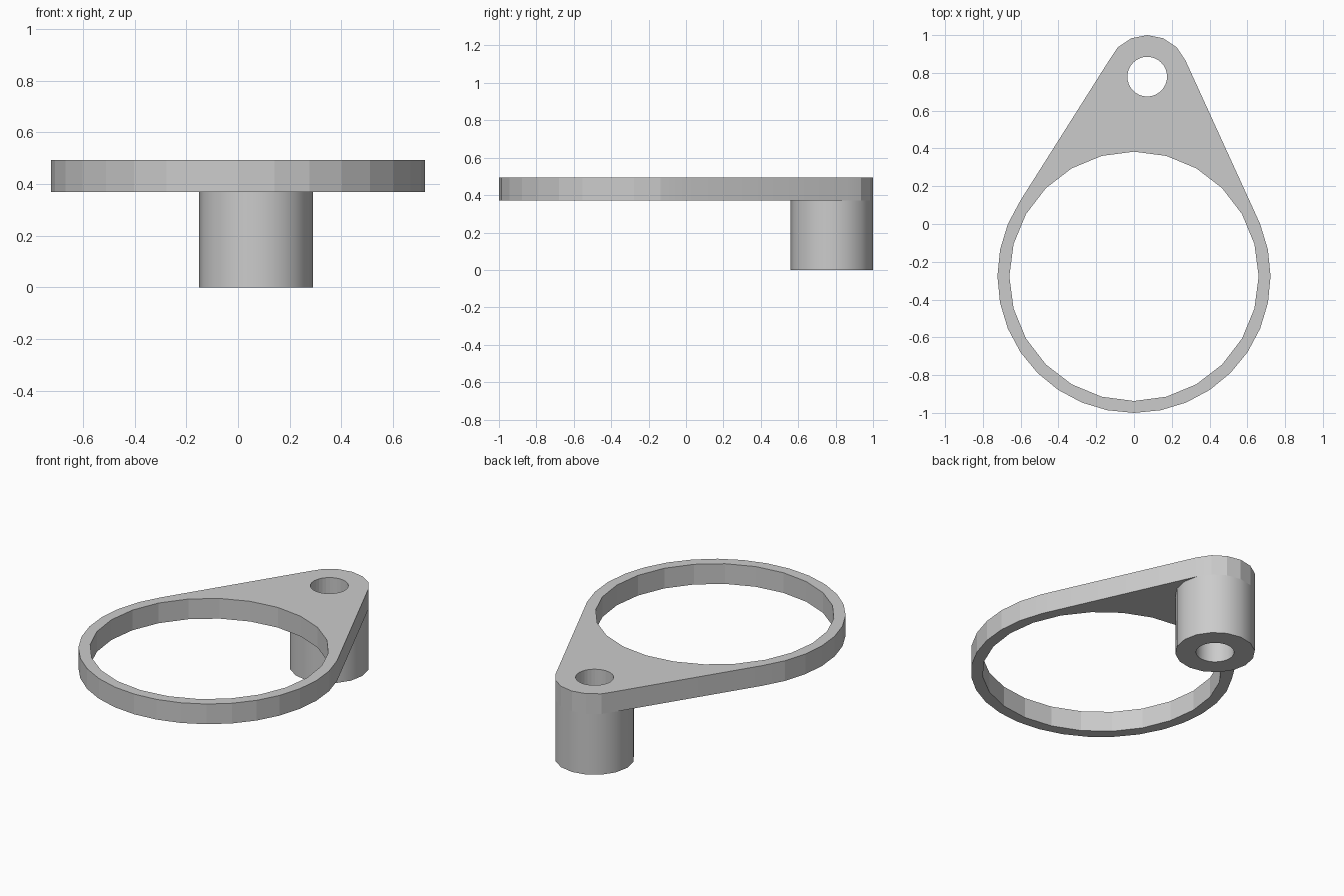
import bpy, bmesh, math
from mathutils import Vector
from mathutils.geometry import convex_hull_2d

if "Cube" in bpy.data.objects:
    bpy.data.objects.remove(bpy.data.objects["Cube"])


def circle(cx, cy, r, n):
    return [Vector((cx + r * math.sin(2 * math.pi * i / n),
                    cy + r * math.cos(2 * math.pi * i / n))) for i in range(n)]


def extruded(name, loops, z0, z1):
    """Fill an outline with holes and extrude it from z0 to z1."""
    bm = bmesh.new()
    edges = []
    for loop in loops:
        vs = [bm.verts.new((p.x, p.y, z0)) for p in loop]
        edges += [bm.edges.new((vs[i - 1], vs[i])) for i in range(len(vs))]
    bmesh.ops.triangle_fill(bm, edges=edges, use_beauty=True, normal=(0, 0, 1))
    out = bmesh.ops.extrude_face_region(bm, geom=bm.faces[:], use_keep_orig=True)
    top = [g for g in out["geom"] if isinstance(g, bmesh.types.BMVert)]
    bmesh.ops.translate(bm, verts=top, vec=(0, 0, z1 - z0))
    bmesh.ops.recalc_face_normals(bm, faces=bm.faces[:])
    mesh = bpy.data.meshes.new(name)
    bm.to_mesh(mesh)
    bm.free()
    obj = bpy.data.objects.new(name, mesh)
    bpy.context.collection.objects.link(obj)
    return obj


def smooth(obj, degrees):
    bpy.ops.object.select_all(action='DESELECT')
    obj.select_set(True)
    bpy.context.view_layer.objects.active = obj
    bpy.ops.object.shade_smooth_by_angle(angle=math.radians(degrees))


RING = (0.0, -0.277)
PIN = (0.07, 0.78)
boss_outline = circle(*PIN, 0.22, 16)
bore = circle(*PIN, 0.105, 32)

# Ring plate: hull around the ring and the boss, with two openings
points = circle(*RING, 0.723, 32) + boss_outline
hull = [points[i] for i in convex_hull_2d(points)]
plate = extruded("ring_plate", [hull, circle(*RING, 0.66, 24), bore], 0.37, 0.493)
smooth(plate, 11.4 - 0.2)

# Hollow boss under the narrow end
boss = extruded("boss", [boss_outline, bore], 0.0, 0.37)
smooth(boss, 30)
